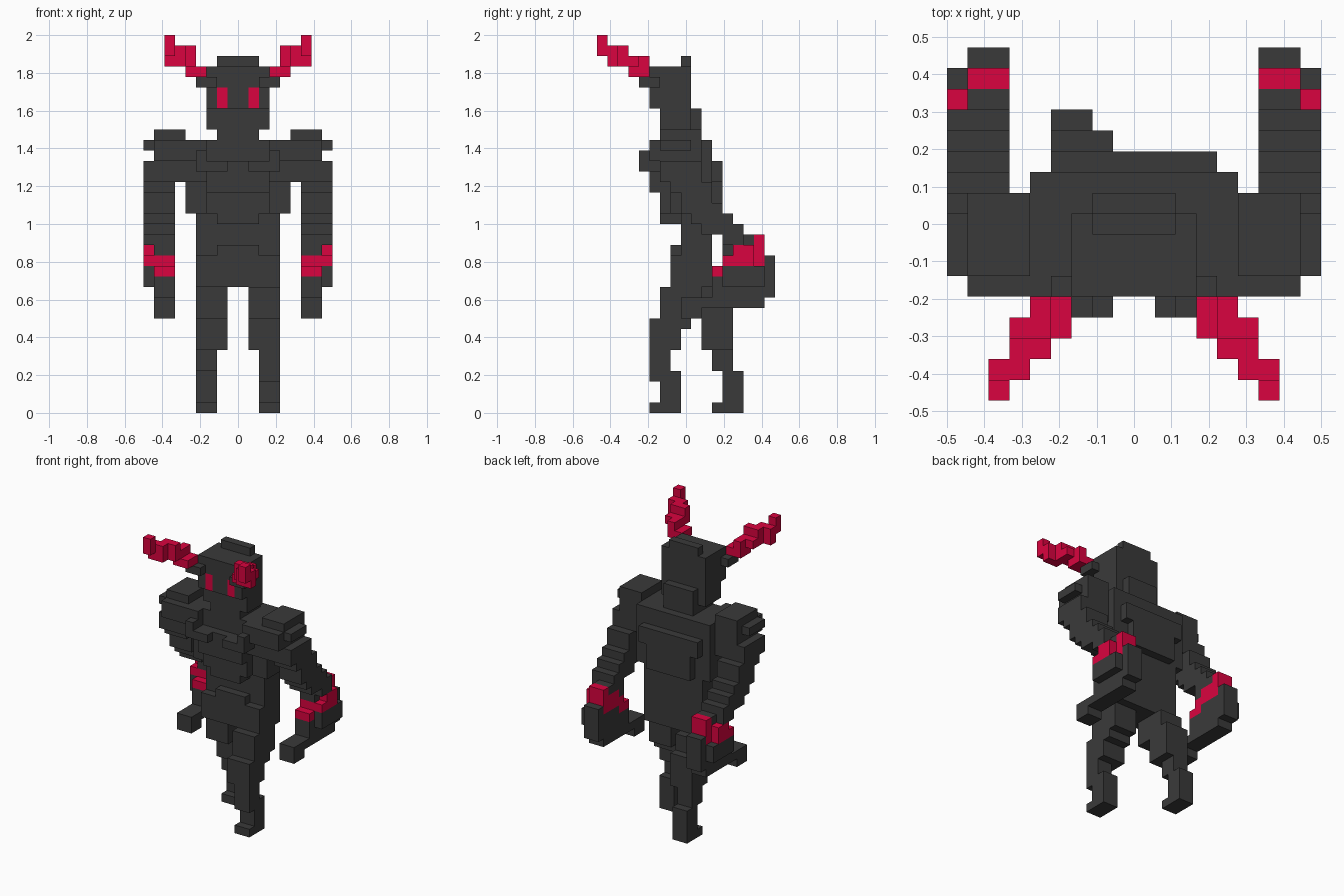
import bpy
import bmesh
from mathutils import Vector

old_cube = bpy.data.objects.get("Cube")
if old_cube:
    bpy.data.objects.remove(old_cube, do_unlink=True)

UNIT = 1 / 18        # edge length of one block
DEPTH_CENTRE = 8.5   # block depth is counted from the front


def make_material(name, red, green, blue):
    material = bpy.data.materials.new(name)
    colour = (red, green, blue, 1)
    material.diffuse_color = colour
    material.use_nodes = True
    shader = material.node_tree.nodes["Principled BSDF"]
    shader.inputs["Base Color"].default_value = colour
    shader.inputs["Roughness"].default_value = 0.8
    return material


charcoal = make_material("charcoal", 0.042, 0.042, 0.042)
crimson = make_material("crimson", 0.7, 0.001, 0.05)


def build(name, material, boxes, side=1):
    """Join boxes given as (x range, depth range, height range) in block units."""
    bm = bmesh.new()
    for x0, x1, y0, y1, z0, z1 in boxes:
        size = Vector((x1 - x0, y1 - y0, z1 - z0)) * UNIT
        centre = Vector((side * (x0 + x1) / 2,
                         (y0 + y1) / 2 - DEPTH_CENTRE,
                         (z0 + z1) / 2)) * UNIT
        cube = bmesh.ops.create_cube(bm, size=1)
        bmesh.ops.scale(bm, vec=size, verts=cube["verts"])
        bmesh.ops.translate(bm, vec=centre, verts=cube["verts"])
    mesh = bpy.data.meshes.new(name)
    bm.to_mesh(mesh)
    bm.free()
    mesh.materials.append(material)
    part = bpy.data.objects.new(name, mesh)
    bpy.context.collection.objects.link(part)
    return part


def build_pair(name, material, boxes):
    for label, side in (("left", 1), ("right", -1)):
        build(label + "_" + name, material, boxes, side)


def build_centred(name, material, layers):
    """Layers are (half width, depth range, height range)."""
    build(name, material, [(-layer[0], *layer) for layer in layers])


def leg_boxes(shin, thigh):
    """Shins are two blocks wide, thighs three; rows are (depth, height)."""
    return [(2, 4, *row) for row in shin] + [(1, 4, *row) for row in thigh]


# Head with flush eyes, crest and neck
build_centred("head", charcoal, [
    (3, 6, 9, 27, 33),
    (3, 5, 6, 31, 33),
    (1, 5, 6, 29, 31),
    (2, 8, 9, 33, 34),
])
build_pair("cheek", charcoal, [(2, 3, 5, 6, 29, 31)])
build_pair("eye", crimson, [(1, 2, 5, 6, 29, 31)])
build_centred("neck", charcoal, [(2, 6, 10, 26, 29)])

# Stepped horns on small dark roots
build_pair("horn_root", charcoal, [(2, 4, 4, 6, 31, 32)])
build_pair("horn", crimson, [
    (3, 5, 3, 5, 32, 33),
    (4, 5, 3, 5, 33, 34),
    (4, 6, 2, 4, 33, 34),
    (4, 6, 2, 3, 34, 35),
    (5, 7, 1, 2, 33, 35),
    (6, 7, 0, 1, 34, 36),
])

# Torso: chest, back and waist
build_centred("chest", charcoal, [
    (5, 7, 11, 19, 26),
    (4, 6, 11, 22, 26),
    (4, 5, 7, 23, 24),
    (3, 5, 7, 21, 23),
    (3, 6, 7, 19, 21),
    (2, 6, 8, 18, 19),
])
build_centred("back", charcoal, [(4, 10, 12, 22, 24), (3, 10, 12, 19, 22)])
build_pair("pectoral", charcoal, [(1, 4, 4, 5, 23, 24), (3, 4, 4, 6, 24, 25)])
build_centred("waist", charcoal, [(4, 8, 11, 12, 19)])
build_centred("hips", charcoal, [(4, 7, 11, 12, 15), (2, 7, 8, 15, 16)])

# Shoulders
build_pair("shoulder", charcoal, [
    (5, 8, 6, 10, 26, 27),
    (4, 9, 6, 9, 25, 26),
    (3, 8, 5, 10, 24, 26),
    (4, 6, 6, 10, 22, 24),
])

# Upper arms lean backward in steps
upper_arm = [(6, 9, 6, 10, 22, 24), (6, 9, 7, 11, 21, 22), (6, 9, 8, 11, 20, 21)]
for step in range(3):
    top = 20 - step
    upper_arm.append((6, 9, 8 + step, 12 + step, top - 1, top))
build_pair("upper_arm", charcoal, upper_arm)

# Forearms with a diagonal crimson band
build_pair("forearm", charcoal, [
    (6, 8, 12, 15, 16, 17),
    (8, 9, 12, 14, 16, 17),
    (6, 8, 12, 13, 15, 16),
    (6, 8, 13, 17, 13, 14),
    (6, 8, 16, 17, 14, 15),
    (8, 9, 12, 16, 12, 14),
])
build_pair("arm_band", crimson, [
    (6, 8, 15, 16, 16, 17),
    (6, 8, 13, 16, 15, 16),
    (6, 8, 12, 16, 14, 15),
    (6, 8, 11, 13, 13, 14),
    (8, 9, 13, 15, 15, 16),
    (8, 9, 12, 15, 14, 15),
])

# Flat hands whose fingertips reach forward and drop
build_pair("hand", charcoal, [
    (6, 8, 11, 17, 11, 13),
    (6, 8, 8, 16, 10, 11),
    (6, 8, 8, 10, 9, 10),
])

# Striding legs: the left one forward, the right one back
build("left_leg", charcoal, leg_boxes(
    shin=[(5, 8, 0, 1), (6, 8, 1, 3), (5, 8, 3, 4), (5, 7, 4, 6)],
    thigh=[(5, 8, 6, 8), (5, 9, 8, 9), (6, 10, 9, 12)],
))
build("right_leg", charcoal, leg_boxes(
    shin=[(11, 14, 0, 1), (12, 14, 1, 4), (11, 13, 4, 6)],
    thigh=[(10, 13, 6, 10), (8, 12, 9, 12)],
), side=-1)
